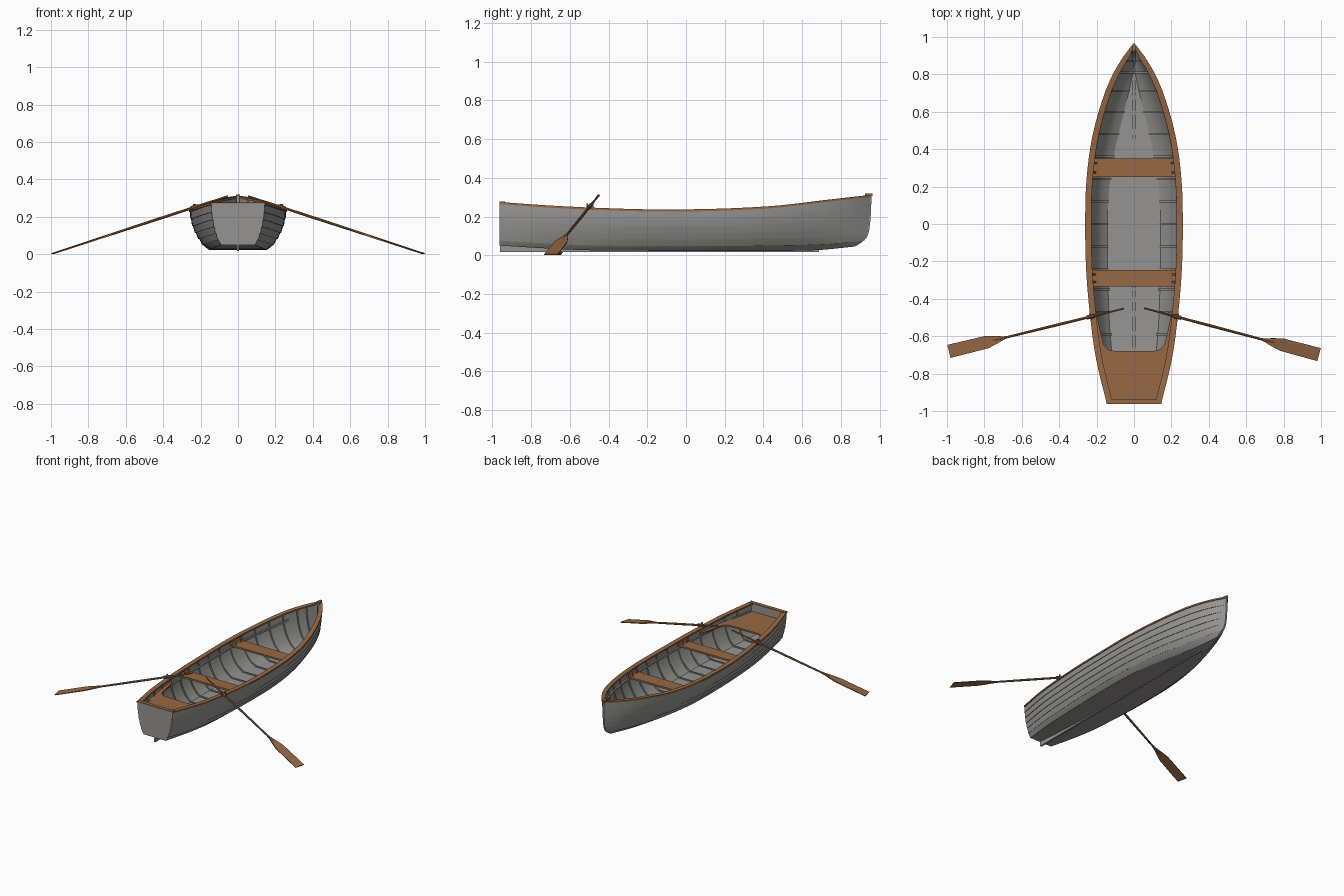
import bpy, bmesh, math
from mathutils import Vector

cube = bpy.data.objects.get("Cube")
if cube:
    bpy.data.objects.remove(cube, do_unlink=True)


def material(name, rgb):
    m = bpy.data.materials.new(name)
    m.use_nodes = True
    m.diffuse_color = (*rgb, 1)
    m.node_tree.nodes["Principled BSDF"].inputs["Base Color"].default_value = (*rgb, 1)
    return m


GREY = material("weathered grey", (0.30, 0.295, 0.285))
WOOD = material("warm wood", (0.31, 0.14, 0.06))


def finish(name, bm, mat):
    bmesh.ops.remove_doubles(bm, verts=bm.verts, dist=1e-5)
    bmesh.ops.recalc_face_normals(bm, faces=bm.faces)
    mesh = bpy.data.meshes.new(name)
    bm.to_mesh(mesh)
    bm.free()
    mesh.materials.append(mat)
    ob = bpy.data.objects.new(name, mesh)
    bpy.context.collection.objects.link(ob)
    bpy.ops.object.select_all(action="DESELECT")
    ob.select_set(True)
    bpy.context.view_layer.objects.active = ob
    bpy.ops.object.shade_smooth_by_angle(angle=math.radians(28))
    return ob


def loft(name, rings, mat):
    """Skin closed rings of equal size and cap both ends."""
    bm = bmesh.new()
    rows = [[bm.verts.new(p) for p in ring] for ring in rings]
    n = len(rows[0])
    for a, b in zip(rows, rows[1:]):
        for i in range(n):
            j = (i + 1) % n
            bm.faces.new((a[i], a[j], b[j], b[i]))
    bm.faces.new(rows[0])
    bm.faces.new(rows[-1])
    return finish(name, bm, mat)


def plate(name, outline, z, thick, mat):
    return loft(name, [[(x, y, z + h) for x, y in outline] for h in (0, thick)], mat)


def mirrored(points):
    """Close a half section with its mirror image."""
    return points + [(-p[0], *p[1:]) for p in reversed(points)]


def curve(*pts):
    """Smooth interpolation through a few (position, value) points."""
    def slope(i):
        a, b = pts[max(i - 1, 0)], pts[min(i + 1, len(pts) - 1)]
        return (b[1] - a[1]) / (b[0] - a[0])

    def value(t):
        t = min(max(t, pts[0][0]), pts[-1][0])
        i = max(k for k in range(len(pts) - 1) if pts[k][0] <= t)
        (x0, a), (x1, b) = pts[i], pts[i + 1]
        w = x1 - x0
        s = (t - x0) / w
        return (a * (1 + 2 * s) * (1 - s) ** 2 + b * s * s * (3 - 2 * s)
                + w * s * (1 - s) * (slope(i) * (1 - s) - slope(i + 1) * s))
    return value


# Hull lines along the length (0 = transom, 1 = stem)
STERN = -0.96
beam = curve((0, .14), (.125, .197), (.25, .23), (.375, .25), (.5, .255), (.625, .248),
             (.75, .215), (.875, .145), (.95, .075), (1, .006))
bottom = curve((0, .09), (.125, .125), (.25, .145), (.5, .155), (.625, .145),
               (.75, .11), (.875, .055), (1, .004))
sheer = curve((0, .27), (.125, .253), (.25, .241), (.4, .232), (.5, .232),
              (.625, .238), (.75, .252), (.875, .28), (1, .307))
keel_z = curve((0, .05), (.125, .036), (.25, .026), (.5, .023), (.8, .023), (.9, .027), (1, .045))
stem_y = curve((0, .87), (.15, .925), (.4, .945), (1, .955))


def hull_point(u, v, out=0.0):
    """Point on the left side; v runs from chine to sheer, out pushes outward."""
    f = math.sin(v * math.pi / 2) ** 0.75
    x = bottom(u) + (beam(u) - bottom(u)) * f + out * min(1, beam(u) / .05)
    lift = -out * (1 - v) ** 3
    return (max(x, .001), STERN + u * (stem_y(v) - STERN),
            keel_z(u) + (sheer(u) - keel_z(u)) * v + lift)


def at_y(y, v, out=0.0):
    return hull_point(min(1, (y - STERN) / (stem_y(v) - STERN)), v, out)


# Lapped plank hull with an inner skin
LAPS = [0, .13, .28, .44, .61, .79, 1]
SKIN = -0.012


def hull_section(u):
    pts = [hull_point(u, 0)]
    pts[0] = (0, pts[0][1], pts[0][2])
    for lo, hi in zip(LAPS, LAPS[1:]):
        pts += [hull_point(u, lo, .004 if lo else 0),
                hull_point(u, (lo + hi) / 2, .002 if lo else 0), hull_point(u, hi)]
    pts += [hull_point(u, i / 10, SKIN) for i in range(10, -1, -1)]
    return mirrored(pts + [(0, *pts[-1][1:])])


loft("planked_hull", [hull_section(i / 32) for i in range(33)], GREY)

# Transom board
edge = mirrored([(0, 0, keel_z(0))] + [hull_point(0, i / 10) for i in range(11)])
loft("transom", [[(x, y, z) for x, _, z in edge] for y in (STERN - .002, STERN + .018)], GREY)
plate("transom_cap", mirrored([(.146, STERN - .002), (.143, STERN + .024)]), .268, .009, WOOD)

# Gunwale rails meeting at the stem
for side, label in ((1, "left"), (-1, "right")):
    rings = []
    for i in range(33):
        x, y, z = hull_point(i / 32, 1)
        inner, outer = max(x - .027, 0), x + .006
        rings.append([(side * inner, y, z - .006), (side * outer, y, z - .006),
                      (side * outer, y, z + .005), (side * inner, y, z + .005)])
    loft(label + "_gunwale", rings, WOOD)

# Keel with skeg, stem post and stem cap
loft("keel", [mirrored([(.006, STERN + u * 1.83, .017), (.006, STERN + u * 1.83, keel_z(u) + .004)])
              for u in [i / 20 for i in range(19)]], GREY)
stem = []
for i in range(13):
    _, y, z = hull_point(1, i / 12)
    stem.append(mirrored([(.006, y + .004, z), (.008, y - .025, z + .01 * (1 - i / 12))]))
loft("stem_post", stem, GREY)
plate("stem_cap", mirrored([(.006, .964), (.012, .945), (.012, .925)]), .307, .013, WOOD)

# Bent ribs across the floor and up both sides
for k, y in enumerate([-.82, -.71, -.59, -.47, -.35, -.24, -.12, 0, .12, .24, .36, .48, .6, .71, .81, .87]):
    rings = []
    for dy in (-.005, .005):
        arc = [at_y(y, i / 10, SKIN + .002) for i in range(11)]
        face = [at_y(y, i / 10, SKIN - .007) for i in range(10, -1, -1)]
        half = [(0, 0, arc[0][2])] + arc + face + [(0, 0, face[-1][2])]
        rings.append(mirrored([(x, y + dy, z) for x, _, z in half]))
    loft("rib_%d" % (k + 1), rings, GREY)

# Keelson strip and seat risers
loft("keelson", [mirrored([(.007, y, at_y(y, 0)[2] + .005), (.007, y, at_y(y, 0)[2] + .02)])
                 for y in [STERN + .02 + i * .09 for i in range(20)]], GREY)
for side, label in ((1, "left"), (-1, "right")):
    rings = []
    for i in range(30):
        u = .02 + i * .03
        v = .74
        x, y, z = hull_point(u, v, SKIN)
        rings.append([(side * (x + a), y, z + b) for a, b in ((.003, 0), (-.009, 0), (-.009, .014), (.003, .014))])
    loft(label + "_seat_riser", rings, GREY)

# Thwarts with small knees at their ends
SEAT = .19
for label, y0, y1 in (("fore", .25, .35), ("middle", -.335, -.245)):
    plate(label + "_thwart", mirrored([(at_y(y, .8, SKIN)[0], y) for y in (y0, y1)]), SEAT, .013, WOOD)
    for side, hand in ((1, "left"), (-1, "right")):
        for n, y in enumerate((y0 + .025, y1 - .025)):
            x = at_y(y, .9, SKIN)[0]
            prof = [(x - .03, SEAT + .012), (x, SEAT + .012), (x, sheer(.5)), (x - .012, sheer(.5))]
            loft("%s_%s_knee_%d" % (label, hand, n + 1),
                 [[(side * a, y + d, b) for a, b in prof] for d in (-.005, .005)], WOOD)

# Stern seat with curved side arms
arms = [(0, -.68), (.10, -.68), (.135, -.672), (.16, -.65), (.172, -.61), (.185, -.55), (.2, -.48)]
sides = [(at_y(y, .8, SKIN)[0], y) for y in (-.47, -.55, -.65, -.75, -.85, -.945)]
plate("stern_seat", mirrored(arms + sides + [(0, -.945)]), .2, .012, WOOD)

# Oars: tapered shaft, flat blade and collar resting on the gunwale
for label, handle, tip in (("left", Vector((.055, -.45, .31)), Vector((.989, -.698, .004))),
                           ("right", Vector((-.055, -.452, .31)), Vector((-.989, -.681, .004)))):
    axis = tip - handle
    d = axis.normalized()
    w = d.cross(Vector((0, 0, 1))).normalized()
    n = w.cross(d)

    def tube(name, stations, sides=10):
        loft(name, [[handle + axis * s + (w * math.cos(a) + n * math.sin(a)) * r
                     for a in [2 * math.pi * i / sides for i in range(sides)]] for s, r in stations], WOOD)

    tube(label + "_oar_shaft", [(0, .005), (.1, .005), (.11, .0065), (.4, .0075), (.7, .006), (.8, .002)])
    tube(label + "_oar_collar", [(.17, .011), (.21, .011)])
    blade = [(.66, .005, .005), (.69, .009, .005), (.73, .021, .004), (.785, .034, .003), (1, .036, .002)]
    loft(label + "_oar_blade", [[handle + axis * s + w * a * h + n * b * t
                                 for a, b in ((-1, -1), (1, -1), (1, 1), (-1, 1))] for s, h, t in blade], WOOD)

    # Rowlock horns standing on the rail
    seat = handle + axis * .19
    for m, off in enumerate((-.014, .014)):
        foot = seat + w * off
        loft("%s_rowlock_horn_%d" % (label, m + 1),
             [[(foot.x + a * .004, foot.y + b * .004, z) for a, b in ((-1, -1), (1, -1), (1, 1), (-1, 1))]
              for z in (.235, .268)], WOOD)
